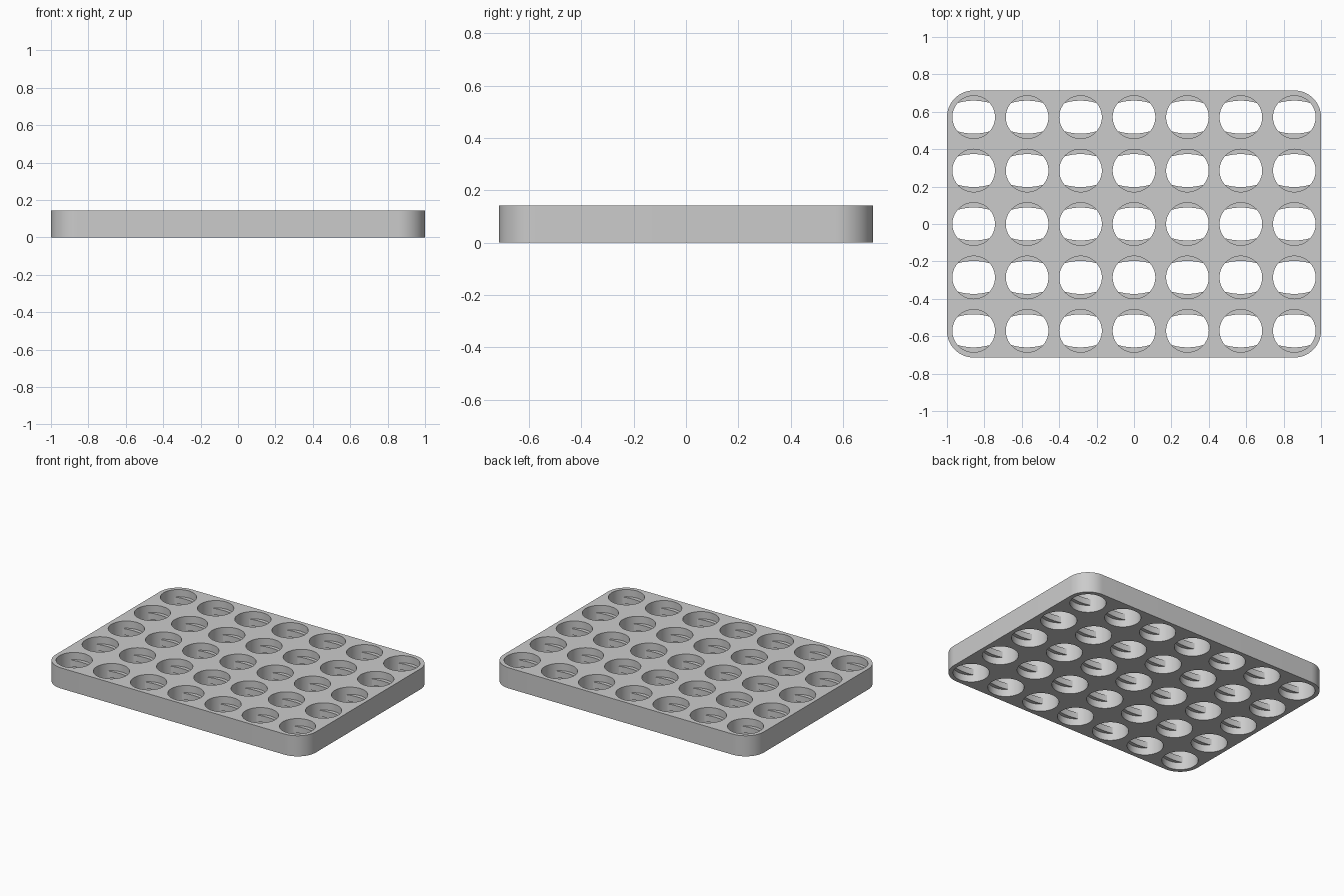
import bpy, bmesh, math

# Remove the default cube
cube = bpy.data.objects.get("Cube")
if cube:
    bpy.data.objects.remove(cube, do_unlink=True)

HALF_X, HALF_Y, HEIGHT = 1.0, 0.714, 0.143
CORNER, PITCH, HOLE = 0.143, 0.2857, 0.114
LEDGE_LOW, LEDGE_HIGH = 0.05, 0.093
COLS, ROWS = 7, 5

grey = bpy.data.materials.new("light_grey")
grey.use_nodes = True
colour = (0.6, 0.6, 0.6, 1)
grey.diffuse_color = colour
grey.node_tree.nodes["Principled BSDF"].inputs["Base Color"].default_value = colour

centres = [((c - (COLS - 1) / 2) * PITCH, (r - (ROWS - 1) / 2) * PITCH)
           for c in range(COLS) for r in range(ROWS)]


def arc(cx, cy, radius, start, end, steps):
    """Points along an arc, angles in degrees."""
    angles = [math.radians(start + (end - start) * i / steps) for i in range(steps + 1)]
    return [(cx + radius * math.cos(a), cy + radius * math.sin(a)) for a in angles]


def finish(name, mesh):
    obj = bpy.data.objects.new(name, mesh)
    bpy.context.collection.objects.link(obj)
    mesh.materials.clear()
    mesh.materials.append(grey)
    bpy.ops.object.select_all(action='DESELECT')
    obj.select_set(True)
    bpy.context.view_layer.objects.active = obj
    bpy.ops.object.shade_smooth_by_angle(angle=math.radians(30))
    return obj


# Tray plate: rounded rectangle with round holes, extruded
outline = []
for sx, sy, start in ((1, 1, 0), (-1, 1, 90), (-1, -1, 180), (1, -1, 270)):
    outline += arc(sx * (HALF_X - CORNER), sy * (HALF_Y - CORNER),
                   CORNER, start, start + 90, 16)
loops = [outline] + [arc(x, y, HOLE, 0, 360, 64)[:-1] for x, y in centres]

curve = bpy.data.curves.new("tray_profile", 'CURVE')
curve.dimensions = '2D'
curve.fill_mode = 'BOTH'
curve.extrude = HEIGHT / 2
for loop in loops:
    spline = curve.splines.new('POLY')
    spline.points.add(len(loop) - 1)
    for point, (x, y) in zip(spline.points, loop):
        point.co = (x, y, 0, 1)
    spline.use_cyclic_u = True
profile = bpy.data.objects.new("tray_profile", curve)
bpy.context.collection.objects.link(profile)
bpy.context.view_layer.update()
evaluated = profile.evaluated_get(bpy.context.evaluated_depsgraph_get())
mesh = bpy.data.meshes.new_from_object(evaluated)
mesh.name = "tray"
bpy.data.objects.remove(profile, do_unlink=True)

bm = bmesh.new()
bm.from_mesh(mesh)
bmesh.ops.remove_doubles(bm, verts=bm.verts, dist=0.0001)
bmesh.ops.translate(bm, verts=bm.verts, vec=(0, 0, HEIGHT / 2))
bmesh.ops.recalc_face_normals(bm, faces=bm.faces)
bm.to_mesh(mesh)
bm.free()
finish("tray", mesh)

# Retaining ledges: a shallow crescent on the front and back of every hole
outer = arc(0, 0, HOLE + 0.002, 44, 136, 16)
inner = arc(0, -0.212, 0.3, 106, 74, 10)
crescent = outer + inner
bm = bmesh.new()
for cx, cy in centres:
    for side in (1, -1):
        face = bm.faces.new([bm.verts.new((cx + side * x, cy + side * y, LEDGE_LOW))
                             for x, y in crescent])
        raised = bmesh.ops.extrude_face_region(bm, geom=[face], use_keep_orig=True)
        top = [v for v in raised["geom"] if isinstance(v, bmesh.types.BMVert)]
        bmesh.ops.translate(bm, verts=top, vec=(0, 0, LEDGE_HIGH - LEDGE_LOW))
bmesh.ops.recalc_face_normals(bm, faces=bm.faces)
mesh = bpy.data.meshes.new("hole_ledges")
bm.to_mesh(mesh)
bm.free()
finish("hole_ledges", mesh)
